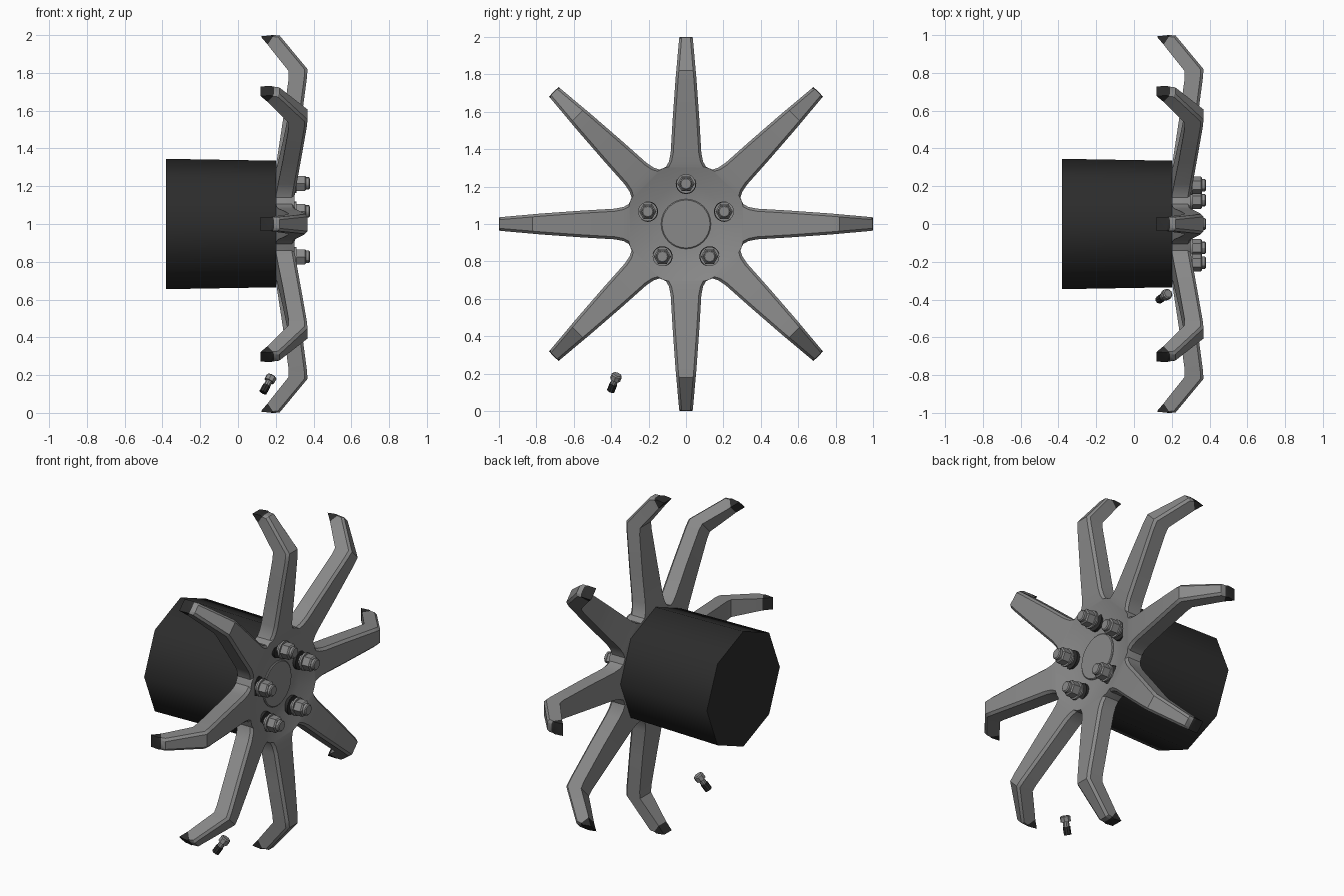
import bpy, bmesh, math
from mathutils import Vector

if "Cube" in bpy.data.objects:
    bpy.data.objects.remove(bpy.data.objects["Cube"])


def material(name, value):
    m = bpy.data.materials.new(name)
    m.use_nodes = True
    colour = (value, value, value, 1)
    m.diffuse_color = colour
    m.node_tree.nodes["Principled BSDF"].inputs["Base Color"].default_value = colour
    return m


GREY = material("alloy grey", 0.25)
DARK = material("dark rubber", 0.025)


def finish(name, bm, mats, angle=30):
    bmesh.ops.remove_doubles(bm, verts=bm.verts, dist=0.0005)
    bmesh.ops.recalc_face_normals(bm, faces=bm.faces)
    mesh = bpy.data.meshes.new(name)
    bm.to_mesh(mesh)
    bm.free()
    ob = bpy.data.objects.new(name, mesh)
    bpy.context.collection.objects.link(ob)
    for m in mats:
        mesh.materials.append(m)
    bpy.ops.object.select_all(action='DESELECT')
    ob.select_set(True)
    bpy.context.view_layer.objects.active = ob
    bpy.ops.object.shade_smooth_by_angle(angle=math.radians(angle))
    return ob


def turned(name, profile, sides, base, axis, mat, angle=30):
    """Closed solid from (height, radius) pairs along an axis."""
    bm = bmesh.new()
    rot = Vector(axis).to_track_quat('Z', 'Y')
    rings = []
    for h, r in profile:
        ring = []
        for i in range(sides):
            a = math.tau * i / sides
            p = Vector((r * math.cos(a), r * math.sin(a), h))
            ring.append(bm.verts.new(Vector(base) + rot @ p))
        rings.append(ring)
    for lo, hi in zip(rings, rings[1:]):
        for i in range(sides):
            j = (i + 1) % sides
            bm.faces.new((lo[i], lo[j], hi[j], hi[i]))
    bm.faces.new(rings[0])
    bm.faces.new(rings[-1])
    return finish(name, bm, [mat], angle)


# Star wheel: eight lofted spokes whose inner wedges join into a dished hub
WEDGE = math.tan(math.pi / 8)
# half width (None = full wedge), front radius, front x, back radius, back x
STATIONS = [
    (None, 0.12, 0.255, 0.12, 0.20),
    (None, 0.20, 0.262, 0.20, 0.20),
    (None, 0.298, 0.298, 0.298, 0.20),
    (0.106, 0.306, 0.300, 0.306, 0.20),
    (0.091, 0.335, 0.305, 0.335, 0.205),
    (0.082, 0.38, 0.312, 0.38, 0.212),
    (0.072, 0.55, 0.335, 0.55, 0.238),
    (0.056, 0.775, 0.365, 0.77, 0.268),
    (0.052, 0.82, 0.368, 0.81, 0.268),
    (0.037, 0.998, 0.22, 0.935, 0.168),
    (0.036, 1.0, 0.19, 0.95, 0.157),
    (0.036, 1.0, 0.18, 0.993, 0.12),
]
bm = bmesh.new()
for k in range(8):
    a = k * math.pi / 4

    def place(t, r, x):
        return bm.verts.new((x, r * math.sin(a) + t * math.cos(a),
                             1 + r * math.cos(a) - t * math.sin(a)))

    rows = []
    for w, rf, xf, rb, xb in STATIONS:
        hub = w is None
        w = rf * WEDGE if hub else w
        chamfer = 0 if hub else 0.014
        drop = 0 if hub else 0.15
        rs, xs = rf + (rb - rf) * drop, xf + (xb - xf) * drop
        rows.append([place(-w, rb, xb), place(-w, rs, xs),
                     place(chamfer - w, rf, xf), place(w - chamfer, rf, xf),
                     place(w, rs, xs), place(w, rb, xb)])
    for n, (p, q) in enumerate(zip(rows, rows[1:])):
        tip = n == len(rows) - 2
        for i in range(6):
            j = (i + 1) % 6
            # the hub wedges share their sides, so only front and back remain
            if n < 2 and i not in (2, 5):
                continue
            bm.faces.new((p[i], p[j], q[j], q[i])).material_index = int(tip)
    bm.faces.new(rows[-1]).material_index = 1
bmesh.ops.remove_doubles(bm, verts=bm.verts, dist=0.0005)
bmesh.ops.dissolve_degenerate(bm, edges=bm.edges, dist=0.0005)
finish("star_wheel", bm, [GREY, DARK])

# Octagonal drum behind the wheel, and the centre cap
turned("drum", [(0, 0.345), (0.58, 0.335)], 8, (-0.38, 0, 1), (1, 0, 0), DARK, 50)
turned("centre_cap", [(0, 0.133), (0.062, 0.133), (0.066, 0.128)], 32,
       (0.198, 0, 1), (1, 0, 0), GREY)

# Five lug nuts standing out of dark seats
for k in range(5):
    a = k * math.tau / 5
    y, z = 0.215 * math.sin(a), 1 + 0.215 * math.cos(a)
    turned(f"lug_seat_{k+1}", [(0, 0.055), (0.074, 0.055)], 20, (0.202, y, z), (1, 0, 0), DARK)
    turned(f"lug_stud_{k+1}", [(0, 0.03), (0.04, 0.03)], 12, (0.27, y, z), (1, 0, 0), GREY)
    turned(f"lug_washer_{k+1}", [(0, 0.052), (0.012, 0.052)], 20, (0.298, y, z), (1, 0, 0), GREY)
    turned(f"lug_nut_{k+1}", [(0, 0.046), (0.045, 0.046), (0.052, 0.038)], 6,
           (0.309, y, z), (1, 0, 0), GREY)
    turned(f"lug_tip_{k+1}", [(0, 0.033), (0.017, 0.033), (0.022, 0.027)], 12,
           (0.358, y, z), (1, 0, 0), GREY)

# Small loose valve near the foot of the wheel
foot, axis = Vector((0.132, -0.402, 0.108)), Vector((0.05, -0.0, 0.0)) + Vector((0, 0.035, 0.09))
axis.normalize()
turned("valve_foot", [(0, 0.021), (0.045, 0.021)], 10, foot, axis, DARK)
turned("valve_stem", [(0, 0.018), (0.035, 0.018)], 10, foot + axis * 0.045, axis, GREY)
turned("valve_cap", [(0, 0.029), (0.028, 0.029), (0.034, 0.022)], 8, foot + axis * 0.072, axis, GREY)
